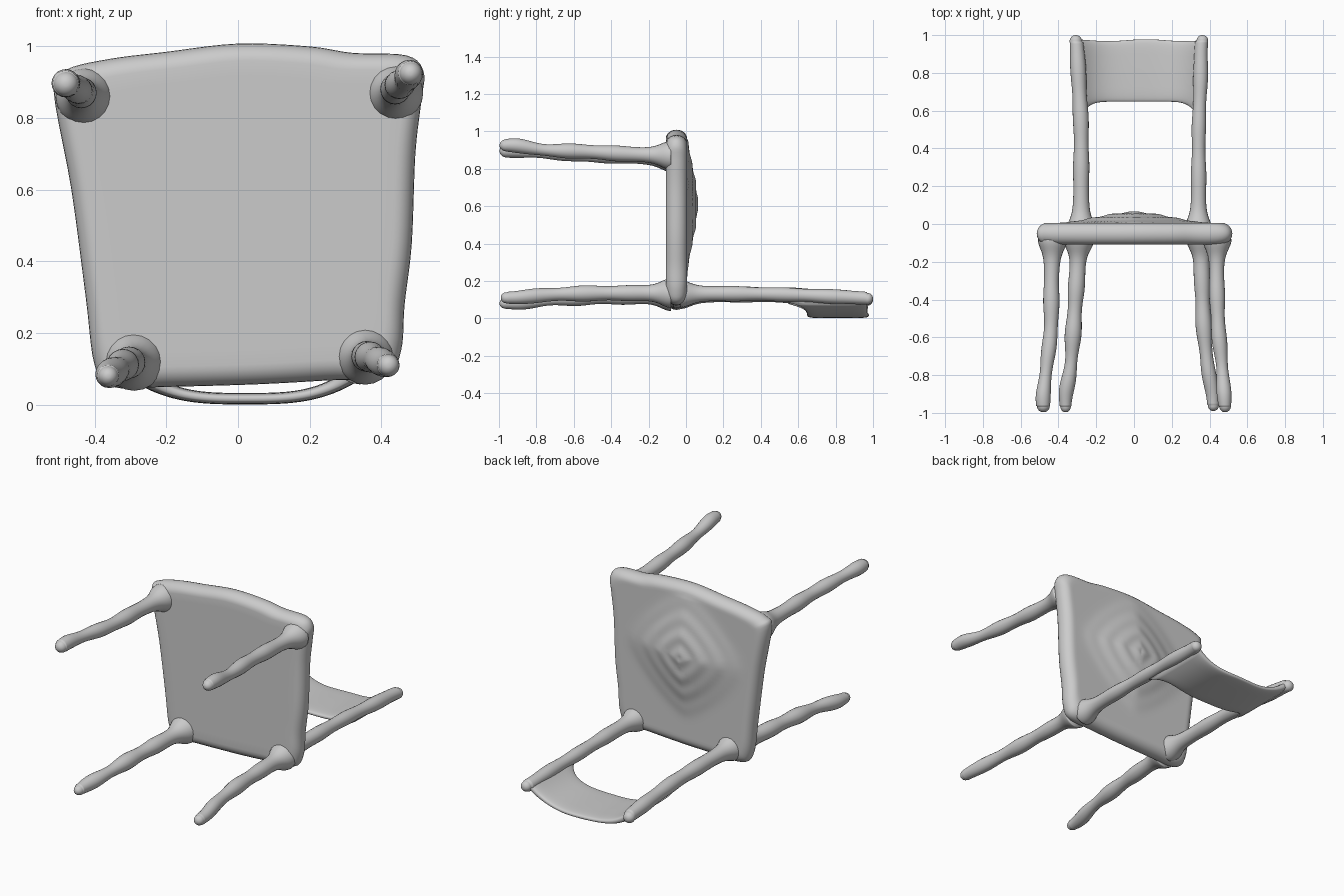
import bpy, bmesh, math

if "Cube" in bpy.data.objects:
    bpy.data.objects.remove(bpy.data.objects["Cube"])

grey = bpy.data.materials.new("plain grey")
grey.diffuse_color = (0.6, 0.6, 0.6, 1)
grey.use_nodes = True
grey.node_tree.nodes["Principled BSDF"].inputs["Base Color"].default_value = grey.diffuse_color


def loft(name, rings):
    """Closed skin over a list of equal-length rings of points."""
    bm = bmesh.new()
    vs = [[bm.verts.new(p) for p in ring] for ring in rings]
    n = len(rings[0])
    for a, b in zip(vs, vs[1:]):
        for i in range(n):
            j = (i + 1) % n
            bm.faces.new((a[i], a[j], b[j], b[i]))
    bm.faces.new(vs[0])
    bm.faces.new(vs[-1])
    bmesh.ops.recalc_face_normals(bm, faces=bm.faces)
    for f in bm.faces:
        f.smooth = True
    mesh = bpy.data.meshes.new(name)
    bm.to_mesh(mesh)
    bm.free()
    mesh.materials.append(grey)
    obj = bpy.data.objects.new(name, mesh)
    bpy.context.collection.objects.link(obj)
    return obj


def spline(a, b, c, d, t):
    """Smooth point between b and c."""
    return [0.5 * (2 * q + (r - p) * t + (2 * p - 5 * q + 4 * r - s) * t * t
                   + (3 * q - p - 3 * r + s) * t ** 3)
            for p, q, r, s in zip(a, b, c, d)]


def rod(name, keys, flare, wobble, phase):
    """Hand-shaped round rod along y; keys are (y, x, z, radius), root first."""
    k = [keys[0]] + keys + [keys[-1]]
    path = []
    for i in range(1, len(k) - 2):
        path += [spline(*k[i - 1:i + 3], j / 16) for j in range(16)]
    y0, y1 = keys[0][0], keys[-1][0]
    sign = 1 if y1 > y0 else -1
    tip_x, tip_z, tip_r = keys[-1][1:]
    # dense rings for the rounded tip
    path = [p for p in path if abs(y1 - p[0]) > tip_r]
    path += [[y1 - sign * tip_r * (1 - math.sin(a * math.pi / 18)), tip_x, tip_z, tip_r]
             for a in range(0, 9)]
    rings = []
    for y, x, z, r in path:
        end = abs(y1 - y)
        depth = abs(y - y0)
        r += wobble * math.sin(depth * 24 + phase) * min(1, depth * 3)
        r += flare * math.exp(-(depth / 0.07) ** 2)
        if end < tip_r:
            r *= math.sqrt(max(0.0, 1 - (1 - end / tip_r) ** 2))
        rings.append([(x + r * math.cos(i * math.pi / 10), y, z + r * math.sin(i * math.pi / 10))
                      for i in range(20)])
    return loft(name, rings)


# Seat: rounded outline in x and z, thick soft rim, flat underside, rippled dome on top
outline = [(-0.515, 0.88), (-0.48, 0.935), (-0.36, 0.965), (-0.2, 0.985), (0, 1.008),
           (0.2, 1.0), (0.32, 0.982), (0.47, 0.975), (0.518, 0.93), (0.512, 0.85),
           (0.495, 0.7), (0.485, 0.45), (0.465, 0.28), (0.455, 0.15), (0.41, 0.078),
           (0.25, 0.068), (0.05, 0.057), (-0.2, 0.05), (-0.35, 0.05), (-0.4, 0.11),
           (-0.425, 0.3), (-0.465, 0.6)]
n = len(outline)
edge = []
for i in range(n):
    quad = [outline[(i + j) % n] for j in (-1, 0, 1, 2)]
    edge += [spline(*quad, t / 5) for t in range(5)]
cx, cz, rim, mid = 0.005, 0.57, 0.057, -0.051


def dome(x, z):
    d = ((abs(x) / 0.43) ** 1.3 + (abs(z - 0.61) / 0.42) ** 1.3) ** (1 / 1.3)
    if d >= 1:
        return 0
    return 0.056 * (0.5 + 0.5 * math.cos(math.pi * d)) + 0.004 * math.sin(26 * d) * (1 - d)


def seat_ring(s, y, domed=False):
    pts = []
    for x, z in edge:
        px, pz = cx + (x - cx) * s, cz + (z - cz) * s
        pts.append((px, y + (dome(px, pz) if domed else 0), pz))
    return pts


rings = [seat_ring(s, mid - rim) for s in (0.02, 0.5, 0.8)]
for i in range(13):
    a = -math.pi / 2 + math.pi * i / 12
    rings.append(seat_ring(1 - 0.11 * (1 - math.cos(a)), mid + rim * math.sin(a)))
rings += [seat_ring(0.89 * (1 - i / 30), mid + rim, True) for i in range(1, 30)]
loft("seat", rings)

# Legs
rod("front_leg_left", [(-0.08, -0.43, 0.86, 0.044), (-0.3, -0.437, 0.868, 0.041),
    (-0.55, -0.44, 0.875, 0.039), (-0.75, -0.462, 0.888, 0.035),
    (-0.9, -0.48, 0.897, 0.037), (-0.997, -0.48, 0.895, 0.032)], 0.035, 0.003, 0)
rod("front_leg_right", [(-0.08, 0.44, 0.87, 0.042), (-0.3, 0.438, 0.878, 0.04),
    (-0.55, 0.447, 0.892, 0.039), (-0.75, 0.466, 0.9, 0.034),
    (-0.9, 0.477, 0.923, 0.036), (-0.997, 0.482, 0.925, 0.032)], 0.035, 0.003, 1)
rod("back_leg_left", [(-0.08, -0.29, 0.12, 0.046), (-0.3, -0.303, 0.118, 0.042),
    (-0.55, -0.32, 0.112, 0.041), (-0.75, -0.335, 0.1, 0.036),
    (-0.9, -0.36, 0.085, 0.037), (-0.997, -0.362, 0.08, 0.032)], 0.035, 0.004, 2)
rod("back_leg_right", [(-0.08, 0.355, 0.135, 0.044), (-0.3, 0.36, 0.135, 0.041),
    (-0.55, 0.37, 0.133, 0.04), (-0.75, 0.39, 0.125, 0.036),
    (-0.9, 0.415, 0.112, 0.037), (-0.99, 0.42, 0.11, 0.032)], 0.035, 0.003, 3)

# Back posts
rod("back_post_left", [(-0.03, -0.28, 0.125, 0.045), (0.2, -0.28, 0.128, 0.042),
    (0.5, -0.28, 0.125, 0.04), (0.75, -0.292, 0.115, 0.04),
    (0.92, -0.301, 0.106, 0.039), (1.0, -0.308, 0.1, 0.035)], 0.03, 0.002, 0)
rod("back_post_right", [(-0.03, 0.34, 0.13, 0.043), (0.2, 0.342, 0.132, 0.04),
    (0.5, 0.343, 0.128, 0.036), (0.75, 0.352, 0.118, 0.037),
    (0.92, 0.355, 0.11, 0.037), (1.0, 0.362, 0.105, 0.031)], 0.03, 0.002, 1)

# Backrest: bowed panel with an arched lower edge
rings = []
for i in range(41):
    t = -1 + i / 20
    x = 0.027 + 0.32 * t
    zc = 0.017 + 0.085 * abs(t) ** 3.2 + 0.004 * t * abs(t)
    half = 0.016 + 0.016 * t ** 4
    low = 0.648 - 0.11 * abs(t) ** 8
    high = 0.973 + 0.005 * math.sin(5 * t + 1)
    ring = []
    for j in range(32):
        c, s = math.cos(j * math.pi / 16), math.sin(j * math.pi / 16)
        y = (low + high) / 2 + (high - low) / 2 * math.copysign(abs(c) ** 0.4, c)
        ring.append((x, y, zc + half * math.copysign(abs(s) ** 0.6, s)))
    rings.append(ring)
loft("backrest", rings)
